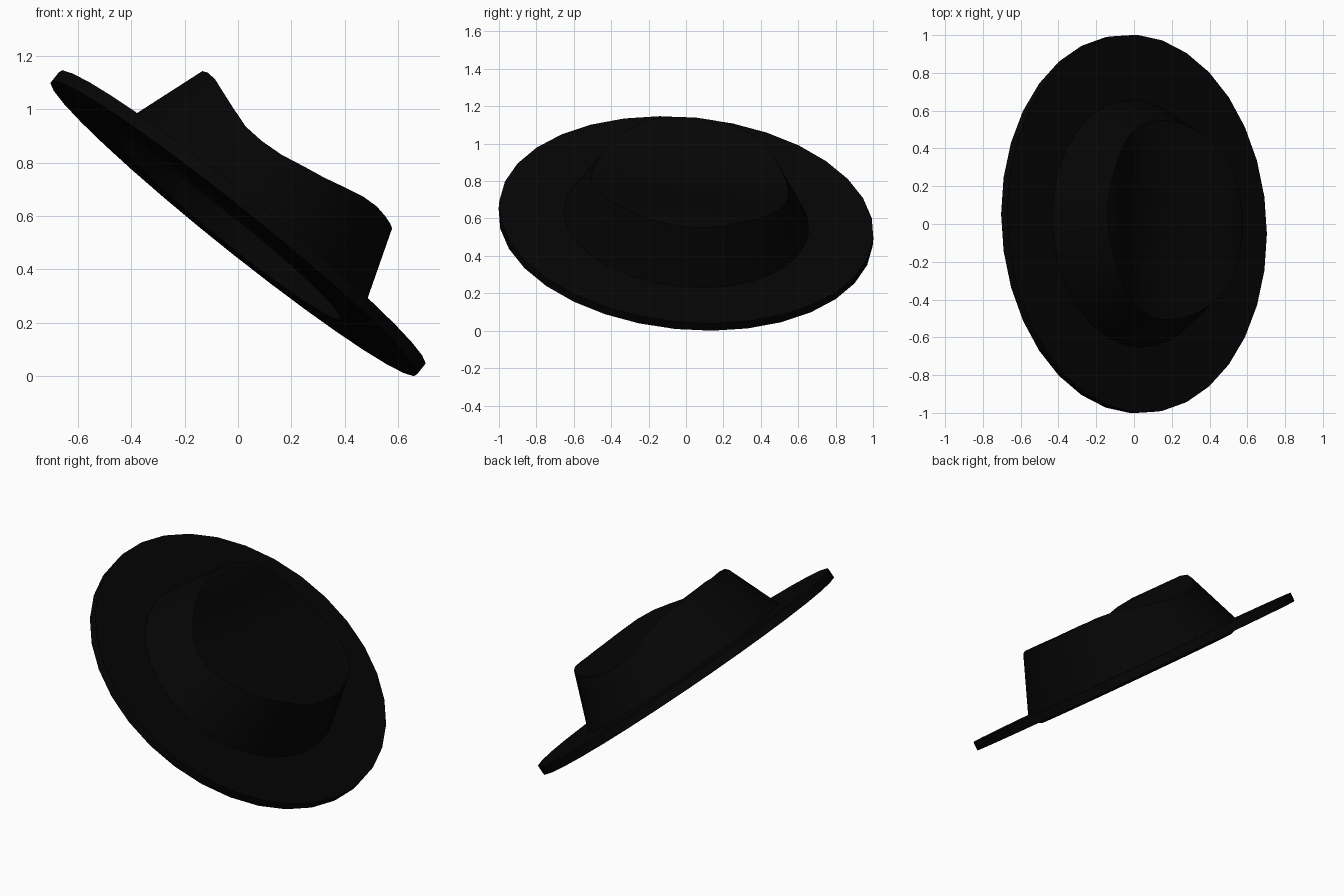
import bpy, bmesh, math
from mathutils import Vector, Matrix

if "Cube" in bpy.data.objects:
    bpy.data.objects.remove(bpy.data.objects["Cube"])

ASPECT = 0.875         # oval: narrow along local x, wide along local y
SEG = 32

black = bpy.data.materials.new("black felt")
black.diffuse_color = (0.0015, 0.0015, 0.0015, 1)
black.use_nodes = True
black.node_tree.nodes["Principled BSDF"].inputs["Base Color"].default_value = black.diffuse_color

# tilted frame of the whole hat
n = Vector((0.8, 0.1, 1)).normalized()
v = Vector((0, 1, -0.1)).normalized()
u = v.cross(n)
TILT = Matrix.Translation((0, 0, 0.57)) @ Matrix((u, v, n)).transposed().to_4x4()

# height of the crown top along local x: two ridges and a dip between
TOP = [(-0.46, 0.357), (-0.41, 0.358), (-0.30, 0.31), (-0.18, 0.265), (-0.09, 0.257),
       (0, 0.262), (0.18, 0.298), (0.34, 0.345), (0.40, 0.352), (0.46, 0.345)]


def top_height(x):
    x = max(TOP[0][0], min(TOP[-1][0], x))
    for (a, ha), (b, hb) in zip(TOP, TOP[1:]):
        if x <= b:
            return ha + (hb - ha) * (x - a) / (b - a)
    return TOP[-1][1]


def inner_height(x):
    return top_height(x) - 0.02


def loft(name, profile, closed=False):
    """Skin oval rings; each profile entry is (radius, height or function of x).
    closed joins the last ring to the first, otherwise both ends are filled."""
    bm = bmesh.new()

    def point(r, h, t):
        x, y = r * ASPECT * math.cos(t), r * math.sin(t)
        return TILT @ Vector((x, y, h(x) if callable(h) else h))

    rings = [[bm.verts.new(point(r, h, 2 * math.pi * i / SEG)) for i in range(SEG)]
             for r, h in profile]
    pairs = list(zip(rings, rings[1:]))
    if closed:
        pairs.append((rings[-1], rings[0]))
    for a, b in pairs:
        for i in range(SEG):
            j = (i + 1) % SEG
            bm.faces.new((a[i], a[j], b[j], b[i]))
    if not closed:
        for ring, (r, h) in ((rings[0], profile[0]), (rings[-1], profile[-1])):
            c = bm.verts.new(point(0, h, 0))
            for i in range(SEG):
                bm.faces.new((ring[i], ring[(i + 1) % SEG], c))
    bmesh.ops.recalc_face_normals(bm, faces=bm.faces)
    me = bpy.data.meshes.new(name)
    bm.to_mesh(me)
    bm.free()
    me.materials.append(black)
    ob = bpy.data.objects.new(name, me)
    bpy.context.collection.objects.link(ob)
    bpy.ops.object.select_all(action='DESELECT')
    ob.select_set(True)
    bpy.context.view_layer.objects.active = ob
    bpy.ops.object.shade_smooth_by_angle(angle=math.radians(35))
    return ob


# flat oval brim with a head opening
brim = loft("brim", [(1.005, -0.025), (1.005, 0.025), (0.64, 0.025), (0.64, -0.025)], closed=True)

# hollow tapered crown: inside surface, lip under the brim, outside wall, pinched top
STEPS = (0.10, 0.21, 0.31, 0.40, 0.48)
crown = loft("crown",
             [(r, inner_height) for r in STEPS] + [(0.505, inner_height)]
             + [(0.60, -0.04), (0.64, -0.026), (0.66, 0.02), (0.53, top_height)]
             + [(r, top_height) for r in reversed(STEPS)])

# centre and stand on the ground
pts = [p.co for ob in (brim, crown) for p in ob.data.vertices]
lo = [min(p[k] for p in pts) for k in range(3)]
hi = [max(p[k] for p in pts) for k in range(3)]
move = Vector((-(lo[0] + hi[0]) / 2, -(lo[1] + hi[1]) / 2, -lo[2]))
for ob in (brim, crown):
    ob.data.transform(Matrix.Translation(move))
